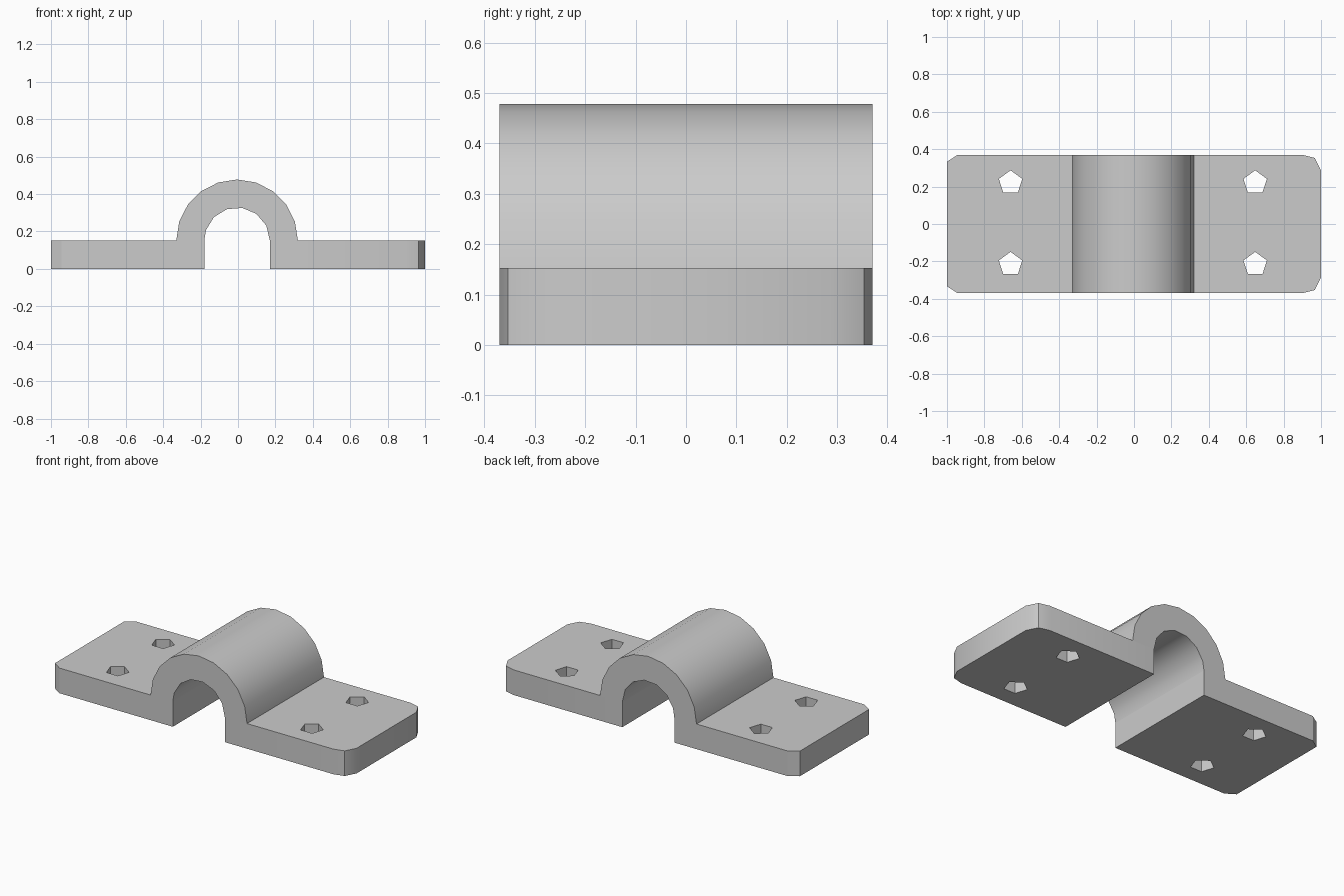
import bpy
import bmesh
from math import sin, cos, radians
from mathutils import Vector

cube = bpy.data.objects.get("Cube")
if cube:
    bpy.data.objects.remove(cube, do_unlink=True)

# Single grey finish
GREY = (0.6, 0.6, 0.6, 1.0)
metal = bpy.data.materials.new("plain grey")
metal.use_nodes = True
metal.diffuse_color = GREY
metal.node_tree.nodes["Principled BSDF"].inputs["Base Color"].default_value = GREY

HALF_DEPTH = 0.37
THICK = 0.153
CENTRE_X = -0.005
INNER, OUTER = 0.175, 0.325


def prism(name, points, direction):
    """Extrude a closed 3D outline along a direction."""
    bm = bmesh.new()
    face = bm.faces.new([bm.verts.new(p) for p in points])
    result = bmesh.ops.extrude_face_region(bm, geom=[face], use_keep_orig=True)
    moved = [v for v in result["geom"] if isinstance(v, bmesh.types.BMVert)]
    bmesh.ops.translate(bm, verts=moved, vec=Vector(direction))
    bmesh.ops.recalc_face_normals(bm, faces=bm.faces)
    mesh = bpy.data.meshes.new(name)
    bm.to_mesh(mesh)
    bm.free()
    mesh.materials.append(metal)
    obj = bpy.data.objects.new(name, mesh)
    bpy.context.collection.objects.link(obj)
    return obj


def activate(obj):
    bpy.ops.object.select_all(action="DESELECT")
    obj.select_set(True)
    bpy.context.view_layer.objects.active = obj


def smooth(obj):
    activate(obj)
    bpy.ops.object.shade_smooth_by_angle(angle=radians(32))


def arc(radius, step):
    angles = list(range(0, 180, step)) + [180]
    return [(CENTRE_X + radius * cos(radians(a)), -HALF_DEPTH,
             THICK + radius * sin(radians(a))) for a in angles]


def drill(plate, x, y):
    """Cut a five-sided bolt hole through a plate."""
    ring = [(x + 0.066 * cos(radians(90 + 72 * i)),
             y + 0.066 * sin(radians(90 + 72 * i)), -0.1) for i in range(5)]
    cutter = prism("hole_cutter", ring, (0, 0, 0.4))
    cutter.hide_render = True
    mod = plate.modifiers.new("bolt hole", "BOOLEAN")
    mod.operation = "DIFFERENCE"
    mod.solver = "EXACT"
    mod.object = cutter
    activate(plate)
    bpy.ops.object.modifier_apply(modifier=mod.name)
    bpy.data.objects.remove(cutter, do_unlink=True)


def flange(name, inner_x, corner, hole_x):
    """Mounting plate, with its outer corner mirrored front to back."""
    half = [(inner_x, HALF_DEPTH)] + corner
    outline = half + [(x, -y) for x, y in reversed(half)]
    plate = prism(name, [(x, y, 0) for x, y in outline], (0, 0, THICK))
    for y in (0.221, -0.215):
        drill(plate, hole_x, y)
    smooth(plate)


# Half-round saddle
saddle = prism("saddle_arch", arc(OUTER, 18) + arc(INNER, 27)[::-1],
               (0, 2 * HALF_DEPTH, 0))
smooth(saddle)

# Bolted side plates
flange("right_flange", CENTRE_X - INNER,
       [(-0.943, HALF_DEPTH), (-1, 0.333)], -0.66)
flange("left_flange", CENTRE_X + INNER,
       [(0.9, HALF_DEPTH), (0.966, 0.353), (1, 0.287)], 0.648)
